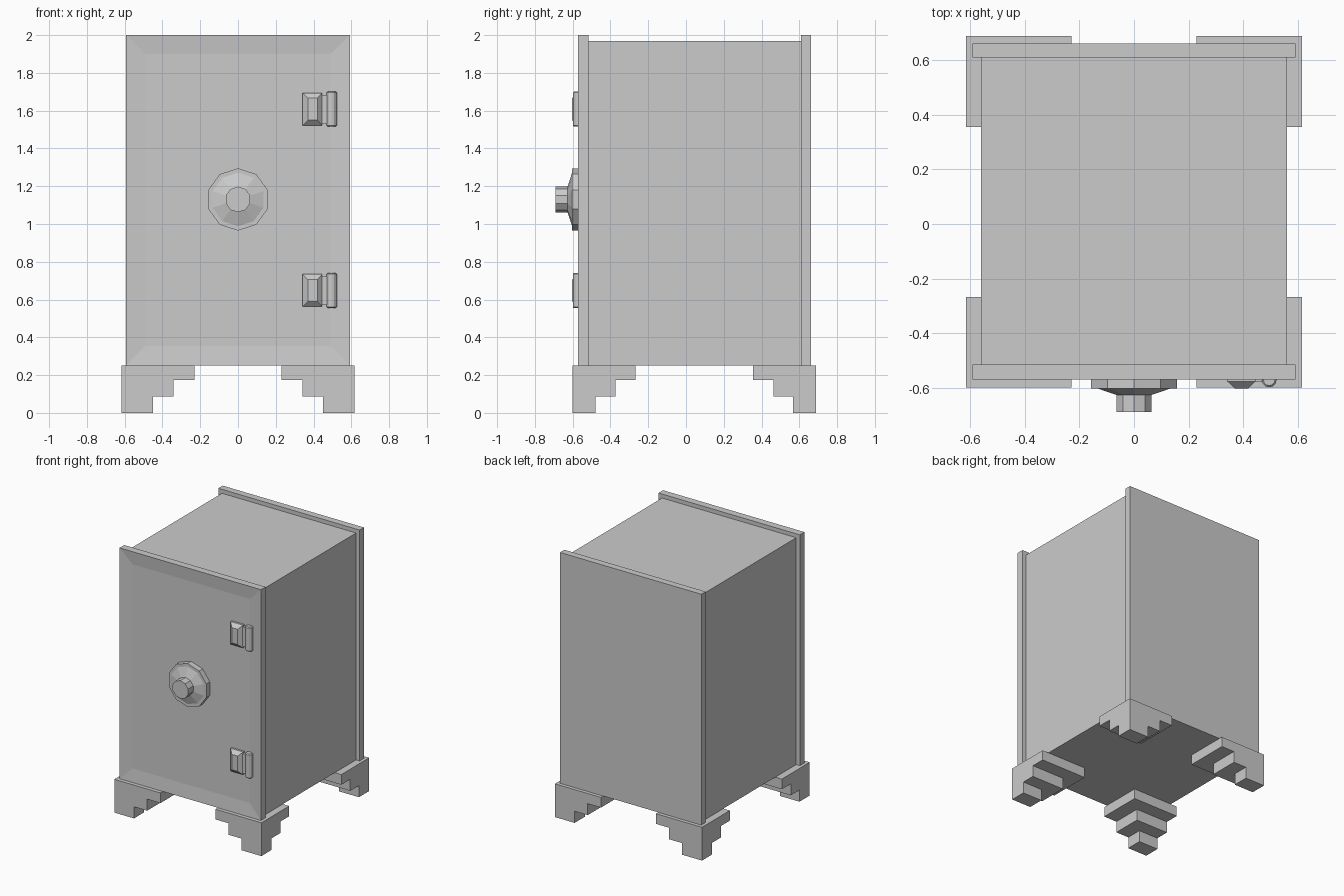
import bpy, bmesh, math
from mathutils import Matrix

if "Cube" in bpy.data.objects:
    bpy.data.objects.remove(bpy.data.objects["Cube"])


def finish(bm, name):
    bmesh.ops.recalc_face_normals(bm, faces=bm.faces)
    me = bpy.data.meshes.new(name)
    bm.to_mesh(me)
    bm.free()
    ob = bpy.data.objects.new(name, me)
    bpy.context.collection.objects.link(ob)
    return ob


def add_box(bm, x0, x1, y0, y1, z0, z1):
    m = Matrix.Translation(((x0 + x1) / 2, (y0 + y1) / 2, (z0 + z1) / 2)) \
        @ Matrix.Diagonal((abs(x1 - x0), abs(y1 - y0), abs(z1 - z0), 1))
    return bmesh.ops.create_cube(bm, size=1, matrix=m)["verts"]


def box(name, *dims):
    bm = bmesh.new()
    add_box(bm, *dims)
    return finish(bm, name)


def bridge(bm, rings):
    # join successive point rings into a closed solid
    loops = [[bm.verts.new(p) for p in r] for r in rings]
    n = len(loops[0])
    for a, b in zip(loops, loops[1:]):
        for i in range(n):
            j = (i + 1) % n
            bm.faces.new((a[i], a[j], b[j], b[i]))
    bm.faces.new(loops[0])
    bm.faces.new(loops[-1])


# Main body and back panel
box("body", -0.562, 0.562, -0.518, 0.612, 0.252, 1.97)
box("back_panel", -0.592, 0.592, 0.61, 0.662, 0.252, 2.0)

# Front panel with shallow recessed door
bm = bmesh.new()
add_box(bm, -0.592, 0.592, -0.571, -0.516, 0.252, 2.0)
bm.normal_update()
door = min(bm.faces, key=lambda f: f.calc_center_median().y)
bmesh.ops.inset_region(bm, faces=[door], thickness=0.143)
for v in door.verts:
    v.co.y += 0.01
finish(bm, "front_panel_with_door")

# Stepped feet: (height range, x width, y width), solid steps from each corner
steps = [(0, 0.088, 0.165, 0.122), (0.088, 0.175, 0.275, 0.226), (0.175, 0.252, 0.386, 0.333)]
for sx, side in ((-1, "left"), (1, "right")):
    for yc, sy, end in ((-0.6, -1, "front"), (0.689, 1, "back")):
        bm = bmesh.new()
        plan = [(0, 0)]
        for z0, z1, wx, wy in steps:
            add_box(bm, sx * (0.616 - wx), sx * 0.616, yc - sy * wy, yc, z0, z1)
        finish(bm, f"{end}_{side}_foot")

# Ten-sided combination dial: base disc, cone and knob
profile = [(0.165, -0.555), (0.165, -0.603), (0.142, -0.603),
           (0.068, -0.627), (0.068, -0.69)]
bm = bmesh.new()
bridge(bm, [[(r * math.sin(math.tau * i / 10), y, 1.13 + r * math.cos(math.tau * i / 10))
             for i in range(10)] for r, y in profile])
finish(bm, "combination_dial")


def rect(x0, x1, y, z0, z1):
    return [(x0, y, z0), (x1, y, z0), (x1, y, z1), (x0, y, z1)]


# Hinges: chamfered plate, web and barrel
for zc, name in ((1.608, "upper"), (0.648, "lower")):
    bm = bmesh.new()
    bridge(bm, [rect(0.342, 0.446, -0.555, zc - 0.086, zc + 0.086),
                rect(0.342, 0.446, -0.577, zc - 0.086, zc + 0.086),
                rect(0.37, 0.42, -0.603, zc - 0.058, zc + 0.058)])
    finish(bm, name + "_hinge_plate")
    box(name + "_hinge_web", 0.44, 0.48, -0.579, -0.558, zc - 0.075, zc + 0.075)
    bm = bmesh.new()
    bridge(bm, [[(0.496 + r * math.cos(math.tau * i / 12), -0.572 + r * math.sin(math.tau * i / 12), zc + z)
                 for i in range(12)]
                for r, z in ((0.021, -0.093), (0.027, -0.087), (0.027, 0.087), (0.021, 0.093))])
    finish(bm, name + "_hinge_barrel")
